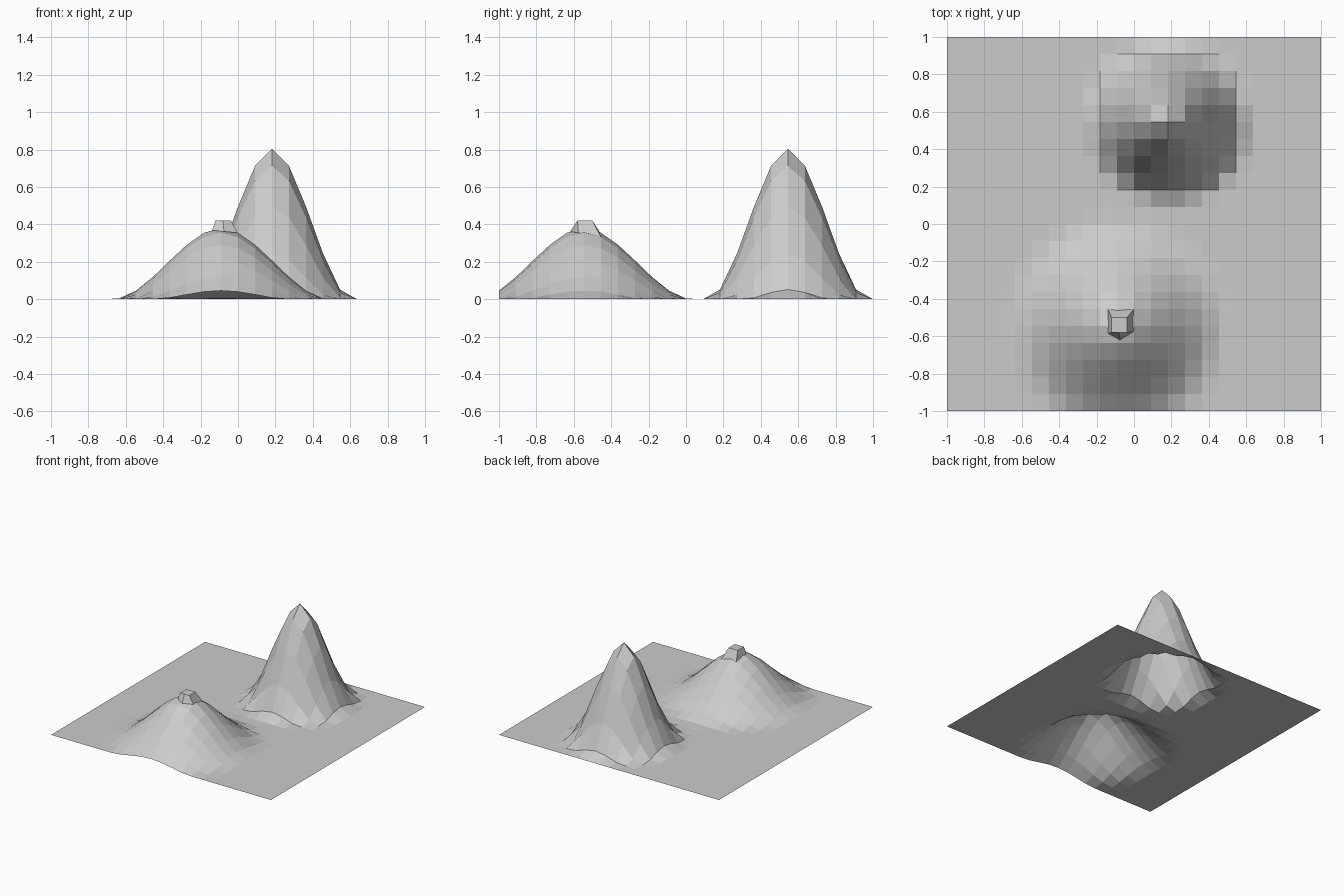
import bpy, bmesh
from math import hypot

if "Cube" in bpy.data.objects:
    bpy.data.objects.remove(bpy.data.objects["Cube"])

CELLS = 22
# Hills: centre x, centre y, height, radius (centres lie on grid vertices)
HILLS = [(2 / 11, 6 / 11, 0.805, 0.43), (-1 / 11, -6 / 11, 0.38, 0.58)]


def height(x, y):
    z = 0.0
    for cx, cy, h, r in HILLS:
        t = max(0.0, 1 - hypot(x - cx, y - cy) / r)
        z += h * t * t * (3 - 2 * t)
    return z


def add_object(name, bm):
    mesh = bpy.data.meshes.new(name)
    bm.to_mesh(mesh)
    bm.free()
    obj = bpy.data.objects.new(name, mesh)
    bpy.context.collection.objects.link(obj)
    return obj


# Terrain sheet with two smooth-falloff hills
bm = bmesh.new()
bmesh.ops.create_grid(bm, x_segments=CELLS, y_segments=CELLS, size=1)
for v in bm.verts:
    v.co.z = height(v.co.x, v.co.y)
add_object("terrain", bm)

# Small tapered stub on the lower hill, pointed at its front foot
top = [(-0.12, -0.58), (-0.08, -0.58), (-0.037, -0.58), (-0.037, -0.5), (-0.12, -0.5)]
foot = [(-0.138, -0.585), (-0.075, -0.62), (-0.003, -0.575), (-0.003, -0.455), (-0.138, -0.455)]
bm = bmesh.new()
upper = [bm.verts.new((x, y, 0.42)) for x, y in top]
lower = [bm.verts.new((x, y, height(x, y))) for x, y in foot]
bm.faces.new(upper)
for i in range(5):
    j = (i + 1) % 5
    bm.faces.new((lower[i], lower[j], upper[j], upper[i]))
add_object("summit_stub", bm)
